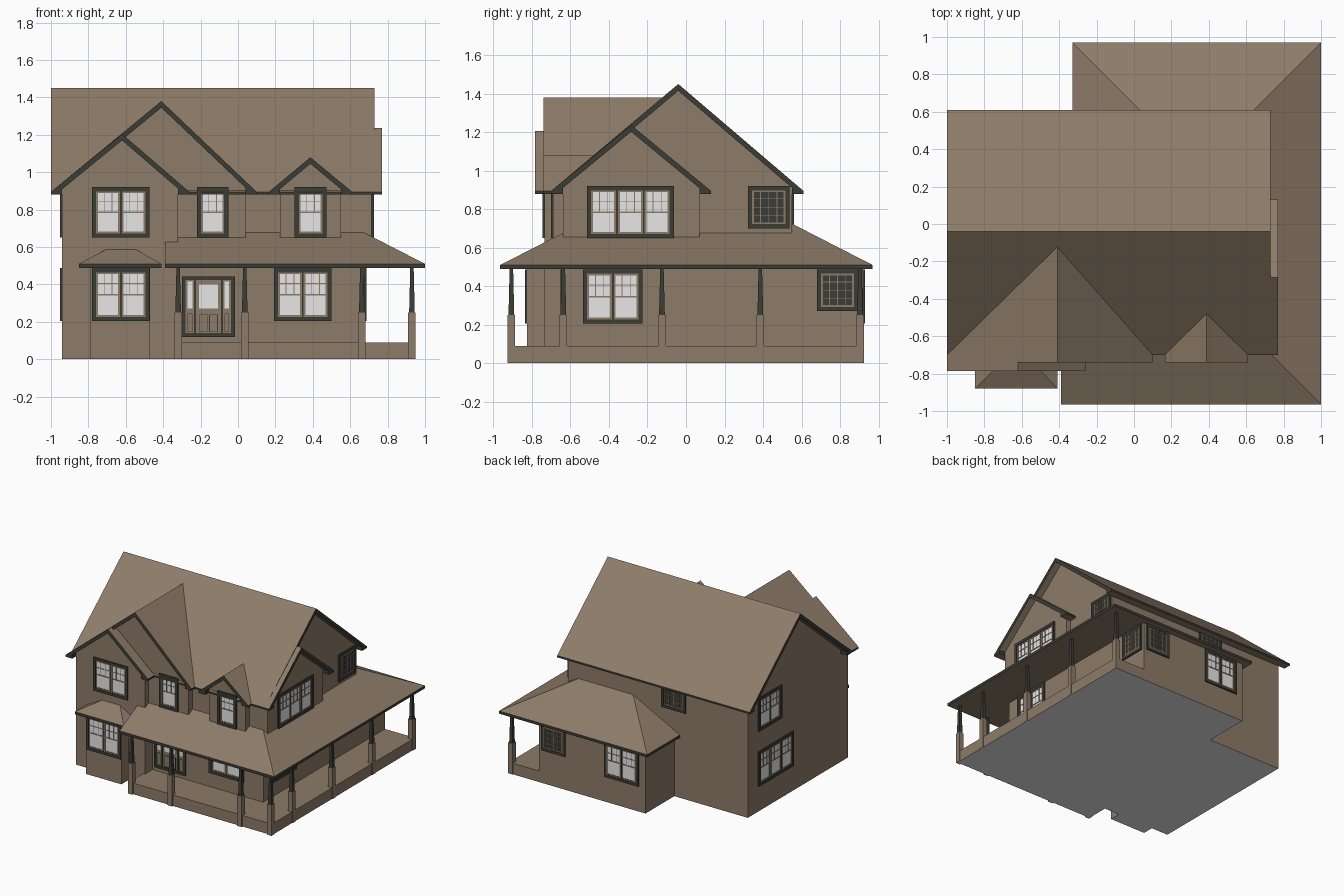
import bpy, bmesh

if "Cube" in bpy.data.objects:
    bpy.data.objects.remove(bpy.data.objects["Cube"])


def material(name, rgb):
    m = bpy.data.materials.new(name)
    m.diffuse_color = (*rgb, 1)
    m.use_nodes = True
    m.node_tree.nodes["Principled BSDF"].inputs["Base Color"].default_value = m.diffuse_color
    return m


MATS = [material("brown", (0.27, 0.20, 0.14)),
        material("dark trim", (0.044, 0.046, 0.036)),
        material("light grey", (0.80, 0.80, 0.80))]
BROWN, DARK, LIGHT = 0, 1, 2
EAVE_LOW, EAVE_TOP, OVER = 0.88, 0.895, 0.06   # eave heights and overhang


def finish(name, bm):
    """Turn a bmesh into an object; the underside on the ground is grey."""
    bmesh.ops.recalc_face_normals(bm, faces=bm.faces)
    for f in bm.faces:
        if max(v.co.z for v in f.verts) < 0.001:
            f.material_index = LIGHT
    me = bpy.data.meshes.new(name)
    bm.to_mesh(me)
    bm.free()
    for m in MATS:
        me.materials.append(m)
    ob = bpy.data.objects.new(name, me)
    bpy.context.collection.objects.link(ob)
    return ob


def add_box(bm, a, b, mat=BROWN, taper=1.0):
    lo = [min(p, q) for p, q in zip(a, b)]
    hi = [max(p, q) for p, q in zip(a, b)]
    cx, cy = (lo[0] + hi[0]) / 2, (lo[1] + hi[1]) / 2
    ring = [(lo[0], lo[1]), (hi[0], lo[1]), (hi[0], hi[1]), (lo[0], hi[1])]
    bot = [bm.verts.new((x, y, lo[2])) for x, y in ring]
    top = [bm.verts.new((cx + (x - cx) * taper, cy + (y - cy) * taper, hi[2])) for x, y in ring]
    faces = [bm.faces.new(bot[::-1]), bm.faces.new(top)]
    faces += [bm.faces.new((bot[i], bot[(i + 1) % 4], top[(i + 1) % 4], top[i])) for i in range(4)]
    for f in faces:
        f.material_index = mat


def box(name, a, b, mat=BROWN):
    bm = bmesh.new()
    add_box(bm, a, b, mat)
    return finish(name, bm)


def prism(name, axis, profile, t0, t1, roof=False):
    """Extrude an (s, z) profile along an axis; t1 may depend on z."""
    bm = bmesh.new()
    end = t1 if callable(t1) else (lambda z: t1)
    place = (lambda s, t, z: (t, s, z)) if axis == "x" else (lambda s, t, z: (s, t, z))
    a = [bm.verts.new(place(s, t0, z)) for s, z in profile]
    b = [bm.verts.new(place(s, end(z), z)) for s, z in profile]
    n = len(profile)
    bm.faces.new(a)
    bm.faces.new(b[::-1])
    for i in range(n):
        bm.faces.new((a[i], a[(i + 1) % n], b[(i + 1) % n], b[i]))
    bmesh.ops.recalc_face_normals(bm, faces=bm.faces)
    if roof:  # slopes and soffits brown, rakes and fascias dark
        for f in bm.faces:
            f.material_index = BROWN if abs(f.normal.z) > 0.2 else DARK
    return finish(name, bm)


def gable(name, axis, left, c, right, peak, roof_t, wall_t, base):
    """Gabled roof slab with boxed eaves, and the pentagon wall block below it."""
    sl, sr = (peak - EAVE_TOP) / (c - left), (peak - EAVE_TOP) / (right - c)
    wl, wr = left + OVER, right - OVER
    zl, zr = EAVE_TOP + OVER * sl, EAVE_TOP + OVER * sr
    th = 0.035
    prism(name + "_roof", axis,
          [(left, EAVE_LOW), (left, EAVE_TOP), (c, peak), (right, EAVE_TOP), (right, EAVE_LOW),
           (wr, EAVE_LOW), (wr, zr - th), (c, peak - th), (wl, zl - th), (wl, EAVE_LOW)],
          *roof_t, roof=True)
    prism(name + "_walls", axis,
          [(wl, base), (wl, zl - 0.015), (c, peak - 0.015), (wr, zr - 0.015), (wr, base)], *wall_t)


def main_slope(z):
    """y of the main roof's front slope at height z, slightly inside the slab."""
    return -0.04 - (1.45 - z) * 0.66 / 0.555 + 0.02


# House body, front gables, dormer and side gable
gable("main", "x", -0.70, -0.04, 0.61, 1.45, (-1.0, 0.73), (-0.94, 0.675), 0)
gable("large_front_gable", "y", -1.0, -0.41, 0.10, 1.38, (-0.74, main_slope), (-0.69, -0.60), 0.52)
gable("left_front_gable", "y", -1.0, -0.62, -0.26, 1.205, (-0.785, -0.70), (-0.735, -0.60), 0)
gable("dormer", "y", 0.165, 0.387, 0.61, 1.08, (-0.74, main_slope), (-0.69, -0.60), 0.52)
gable("side_gable", "x", -0.70, -0.285, 0.13, 1.237, (0.77, 0.62), (0.715, 0.60), 0.52)

# Lower blocks
box("back_room", (-0.28, 0.50, 0), (0.675, 0.92, 0.50))
box("bay", (-0.79, -0.825, 0), (-0.47, -0.70, 0.50))
box("porch_deck_front", (-0.335, -0.915, 0), (0.945, -0.60, 0.09))
box("porch_deck_side", (0.60, -0.915, 0), (0.945, 0.92, 0.09))


def hip_roof(name, outer, inner, z0, rise):
    """Hip slopes from an outer eave path to an inner path, with fascia and soffit."""
    bm = bmesh.new()
    rows = [[bm.verts.new((x, y, z)) for x, y in path] for path, z in
            ((outer, z0 - 0.022), (outer, z0), (inner, z0 + rise), (inner, z0 - 0.022))]
    for r, mat in ((0, DARK), (1, BROWN), (2, BROWN), (3, BROWN)):
        p, q = rows[r], rows[(r + 1) % 4]
        for i in range(len(outer) - 1):
            bm.faces.new((p[i], p[i + 1], q[i + 1], q[i])).material_index = mat
    for i in (0, -1):
        bm.faces.new([r[i] for r in rows])
    bmesh.ops.remove_doubles(bm, verts=bm.verts, dist=1e-5)
    finish(name, bm)


hip_roof("porch_roof",
         [(-0.39, -0.965), (1.0, -0.965), (1.0, 0.97), (-0.33, 0.97), (-0.33, 0.54)],
         [(-0.39, -0.535), (0.57, -0.535), (0.57, 0.54), (0.10, 0.54), (0.10, 0.54)], 0.51, 0.22)
hip_roof("bay_roof",
         [(-0.85, -0.70), (-0.85, -0.88), (-0.41, -0.88), (-0.41, -0.70)],
         [(-0.70, -0.70), (-0.70, -0.73), (-0.55, -0.73), (-0.55, -0.70)], 0.51, 0.08)

# Porch posts: square piers with tapered columns
posts = [(x, -0.907) for x in (-0.32, 0.036, 0.662, 0.93)]
posts += [(0.93, y) for y in (-0.637, -0.125, 0.386, 0.904)]
for i, (x, y) in enumerate(posts):
    bm = bmesh.new()
    add_box(bm, (x - 0.02, y - 0.02, 0), (x + 0.02, y + 0.02, 0.25))
    add_box(bm, (x - 0.015, y - 0.015, 0.25), (x + 0.015, y + 0.015, 0.495), DARK, 0.6)
    finish(f"porch_post_{i + 1}", bm)


def plate_maker(bm, side, plane):
    """Return a function that lays a thin plate on one wall."""
    def plate(u0, u1, z0, z1, d, mat):
        if side in ("front", "back"):
            k = -1 if side == "front" else 1
            add_box(bm, (u0, plane - 0.005 * k, z0), (u1, plane + d * k, z1), mat)
        else:
            k = -1 if side == "left" else 1
            add_box(bm, (plane - 0.005 * k, u0, z0), (plane + d * k, u1, z1), mat)
    return plate


def frame(plate, u0, u1, z0, z1, w, d, mat):
    plate(u0, u0 + w, z0, z1, d, mat)
    plate(u1 - w, u1, z0, z1, d, mat)
    plate(u0 + w, u1 - w, z0, z0 + w, d, mat)
    plate(u0 + w, u1 - w, z1 - w, z1, d, mat)


def window(name, side, plane, u0, u1, z0, z1, units, sash=True):
    """Cased window: double-hung light units, or one dark gridded pane."""
    bm = bmesh.new()
    plate = plate_maker(bm, side, plane)
    c, g = 0.022, 0.010
    frame(plate, u0, u1, z0, z1, c, 0.011, DARK)
    plate(u0 + c, u1 - c, z0 + c, z1 - c, 0.003, LIGHT if sash else DARK)
    w = (u1 - u0 - 2 * c + g) / units
    zb, zt = z0 + c, z1 - c
    zm = (zb + zt) / 2
    for i in range(units):
        a = u0 + c + i * w
        b = a + w - g
        frame(plate, a, b, zb, zt, 0.010, 0.007, BROWN)
        if i:
            plate(a - g, a, zb, zt, 0.009, DARK)
        cols, low = (3, zm) if sash else (4, zb)
        for k in range(1, cols):
            u = a + (b - a) * k / cols
            plate(u - 0.002, u + 0.002, low, zt, 0.006, BROWN)
        bars = [(zm, 0.004), ((zm + zt) / 2, 0.002)] if sash else \
            [(zb + (zt - zb) * k / 4, 0.002) for k in (1, 2, 3)]
        for z, h in bars:
            plate(a, b, z - h, z + h, 0.0065, BROWN)
    finish(name, bm)


UP, LOW = (0.65, 0.92), (0.205, 0.487)
window("window_front_upper_left", "front", -0.735, -0.78, -0.472, *UP, 2)
window("window_bay", "front", -0.825, -0.78, -0.472, *LOW, 2)
window("window_front_upper_middle", "front", -0.69, -0.22, -0.052, *UP, 1)
window("window_dormer", "front", -0.69, 0.303, 0.473, *UP, 1)
window("window_front_lower_right", "front", -0.64, 0.193, 0.50, *LOW, 2)
window("window_side_gable", "right", 0.715, -0.515, -0.063, *UP, 3)
window("window_side_lower", "right", 0.675, -0.535, -0.225, *LOW, 2)
window("window_side_upper_back", "right", 0.675, 0.322, 0.538, 0.70, 0.92, 1, False)
window("window_side_lower_back", "right", 0.675, 0.68, 0.895, 0.27, 0.487, 1, False)
window("window_left_upper", "left", -0.94, 0.12, 0.42, *UP, 2)
window("window_left_lower", "left", -0.94, -0.03, 0.42, *LOW, 3)
window("window_back_room", "back", 0.92, -0.22, 0.085, *LOW, 2)
window("window_back_room_small", "back", 0.92, 0.437, 0.652, 0.27, 0.487, 1, False)
window("window_back_upper", "back", 0.55, -0.385, -0.17, 0.70, 0.92, 1, False)

# Front door with sidelights and raised panels
bm = bmesh.new()
plate = plate_maker(bm, "front", -0.64)
frame(plate, -0.30, -0.017, 0.12, 0.443, 0.02, 0.012, DARK)
plate(-0.28, -0.037, 0.12, 0.423, 0.004, BROWN)
for u in (-0.236, -0.092):
    plate(u, u + 0.012, 0.12, 0.423, 0.010, DARK)
for u in (-0.27, -0.073):
    plate(u, u + 0.026, 0.27, 0.415, 0.006, LIGHT)
    frame(plate, u, u + 0.026, 0.145, 0.245, 0.003, 0.007, DARK)
plate(-0.208, -0.108, 0.27, 0.40, 0.006, LIGHT)
for u in (-0.208, -0.154):
    frame(plate, u, u + 0.046, 0.145, 0.24, 0.003, 0.007, DARK)
finish("front_door", bm)
